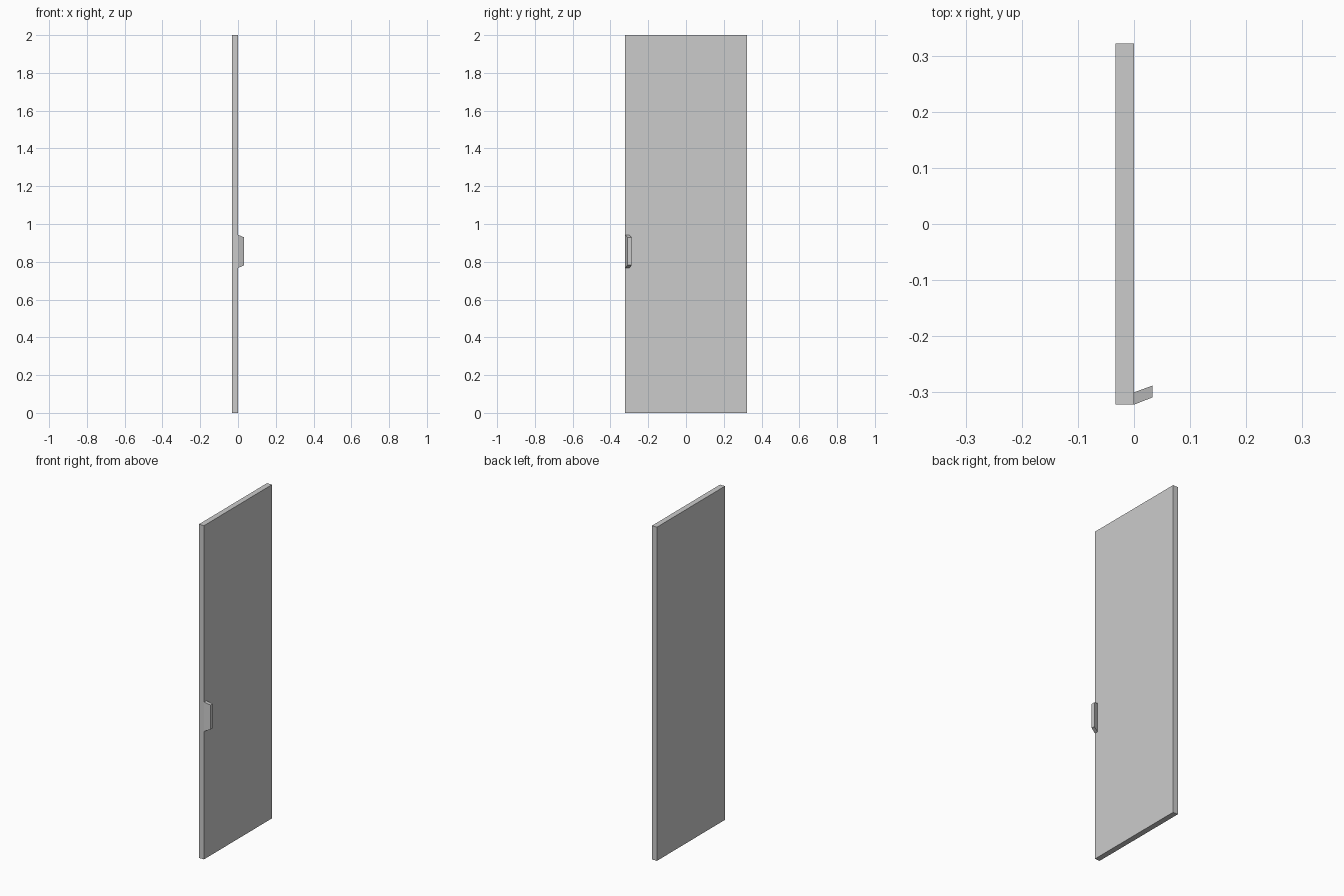
import bpy
import bmesh

if "Cube" in bpy.data.objects:
    bpy.data.objects.remove(bpy.data.objects["Cube"])


def loft(name, sections):
    """Solid between two four-sided sections, each (x, y0, y1, z0, z1)."""
    bm = bmesh.new()
    rings = [[bm.verts.new((x, y, z)) for y, z in
              ((y0, z0), (y1, z0), (y1, z1), (y0, z1))]
             for x, y0, y1, z0, z1 in sections]
    a, b = rings
    bm.faces.new(a[::-1])
    bm.faces.new(b)
    for i in range(4):
        j = (i + 1) % 4
        bm.faces.new((a[i], a[j], b[j], b[i]))
    bmesh.ops.recalc_face_normals(bm, faces=bm.faces[:])
    mesh = bpy.data.meshes.new(name)
    bm.to_mesh(mesh)
    bm.free()
    obj = bpy.data.objects.new(name, mesh)
    bpy.context.collection.objects.link(obj)
    return obj


# Flat door slab
loft("door_panel", [(-0.033, -0.322, 0.322, 0, 2),
                    (0.0, -0.322, 0.322, 0, 2)])

# Slanted, tapered pull at the door's edge
loft("handle", [(0.0, -0.322, -0.300, 0.767, 0.943),
                (0.033, -0.309, -0.288, 0.782, 0.929)])
